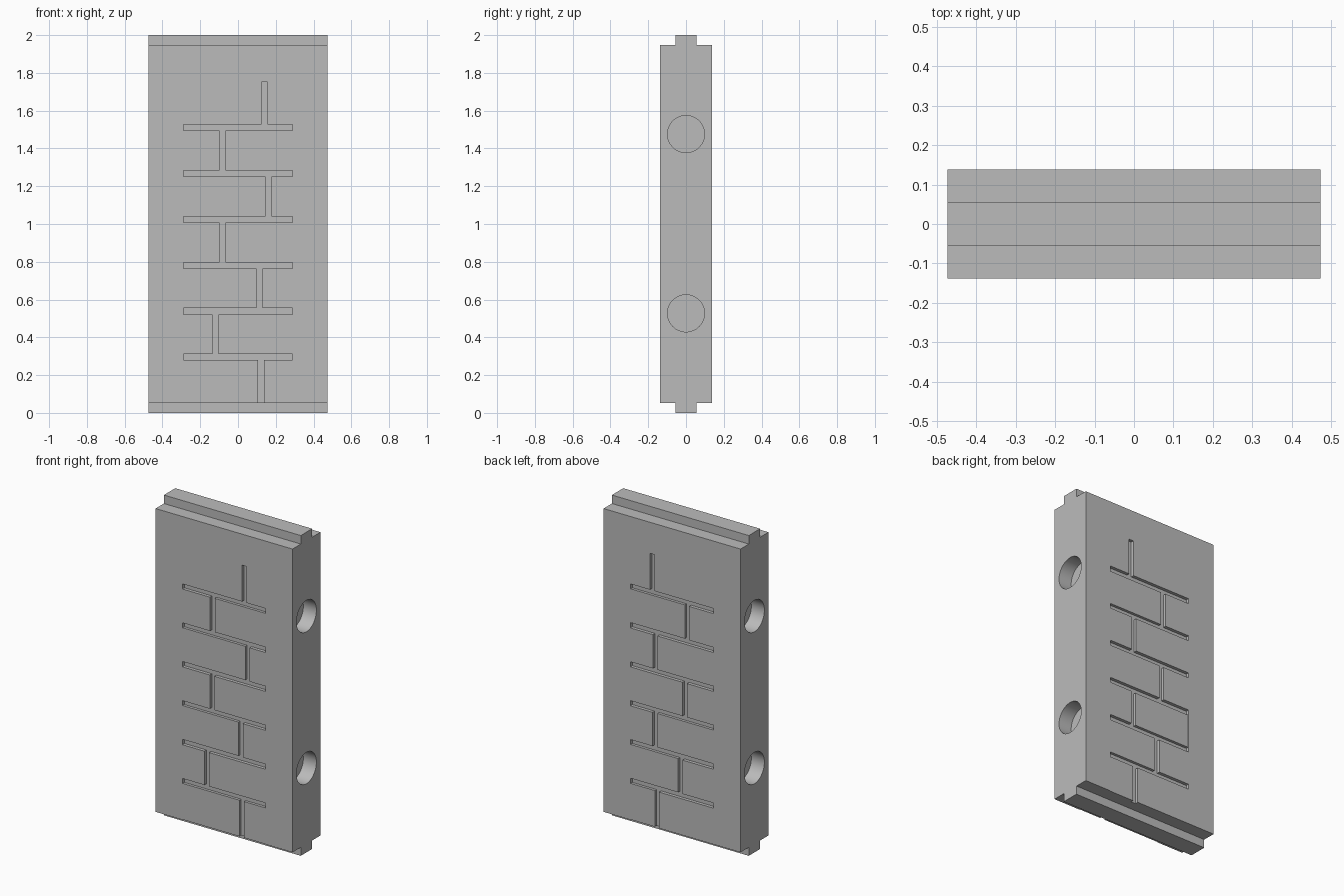
import bpy, bmesh
from mathutils import Matrix, Vector

cube = bpy.data.objects.get("Cube")
if cube:
    bpy.data.objects.remove(cube, do_unlink=True)

grey = bpy.data.materials.new("stone grey")
grey.use_nodes = True
grey.diffuse_color = (0.5, 0.5, 0.5, 1)
grey.node_tree.nodes["Principled BSDF"].inputs["Base Color"].default_value = (0.5, 0.5, 0.5, 1)

HALF_W, HALF_T, TONGUE = 0.473, 0.138, 0.056
STEP, TOP = 0.053, 2.0
DEPTH, RECESS, HOLE_DEPTH = 0.02, 0.003, 0.09
JOINT, BRICK_END = 0.032, 0.288
COURSES = [1.51 - 0.243 * i for i in range(6)]      # horizontal joint heights


def make_object(name, bm):
    bmesh.ops.recalc_face_normals(bm, faces=bm.faces)
    mesh = bpy.data.meshes.new(name)
    bm.to_mesh(mesh)
    bm.free()
    mesh.materials.append(grey)
    obj = bpy.data.objects.new(name, mesh)
    bpy.context.collection.objects.link(obj)
    return obj


def add_box(bm, x0, x1, z0, z1, side, depth):
    """Cutter box that sinks into one face; side is -1 front, 1 back."""
    thick = depth + 0.05
    place = Matrix.Translation(((x0 + x1) / 2, side * (HALF_T - depth + thick / 2), (z0 + z1) / 2))
    size = Matrix.Diagonal((x1 - x0, thick, z1 - z0, 1))
    bmesh.ops.create_cube(bm, size=1, matrix=place @ size)


def row_span(row):
    """Lower and upper joint centre of a brick row, counted from the top."""
    upper = COURSES[row - 1] if row else 1.753
    lower = COURSES[row] if row < len(COURSES) else STEP - 0.03
    return lower, upper


# Wall slab with a tongue along its top and bottom
right_half = [(TONGUE, 0), (TONGUE, STEP), (HALF_T, STEP),
              (HALF_T, TOP - STEP), (TONGUE, TOP - STEP), (TONGUE, TOP)]
outline = right_half + [(-y, z) for y, z in reversed(right_half)]
bm = bmesh.new()
end = bm.faces.new([bm.verts.new((-HALF_W, y, z)) for y, z in outline])
swept = bmesh.ops.extrude_face_region(bm, geom=[end])
verts = [g for g in swept["geom"] if isinstance(g, bmesh.types.BMVert)]
bmesh.ops.translate(bm, verts=verts, vec=Vector((2 * HALF_W, 0, 0)))
wall = make_object("wall_panel", bm)

# Upright joints by row from the top, for the front and the back
uprights = {-1: [0.14, -0.082, 0.161, -0.082, 0.114, -0.119, 0.121],
            1: [0.136, -0.102, 0.116, -0.088, 0.119, -0.056, 0.105]}
# Slightly sunken bricks: (row, which side of the upright joint)
sunken = {-1: [(1, 1), (2, -1), (4, -1), (6, -1), (6, 1)],
          1: [(1, 1), (4, -1), (5, 1), (6, 1)]}

brick_bm, course_bm, upright_bm, hole_bm = (bmesh.new() for _ in range(4))
for side in (-1, 1):
    for z in COURSES:
        add_box(course_bm, -BRICK_END, BRICK_END, z - JOINT / 2, z + JOINT / 2, side, DEPTH)
    for row, x in enumerate(uprights[side]):
        lower, upper = row_span(row)
        add_box(upright_bm, x - JOINT / 2, x + JOINT / 2, lower, upper, side, DEPTH)
    for row, hand in sunken[side]:
        lower, upper = row_span(row)
        inner = uprights[side][row] + hand * 0.01
        x0, x1 = sorted((inner, hand * BRICK_END))
        add_box(brick_bm, x0, x1, lower + 0.005, upper - 0.005, side, RECESS)

# Round sockets in both ends
for side in (-1, 1):
    for z in (0.527, 1.476):
        place = Matrix.Translation((side * HALF_W, 0, z)) @ Matrix.Rotation(1.570796, 4, "Y")
        bmesh.ops.create_cone(hole_bm, cap_ends=True, segments=64, radius1=0.098,
                              radius2=0.098, depth=2 * HOLE_DEPTH, matrix=place)

# Cut everything into the slab
bpy.context.view_layer.objects.active = wall
wall.select_set(True)
for name, cut in (("sunken_bricks", brick_bm), ("course_joints", course_bm),
                  ("upright_joints", upright_bm), ("end_sockets", hole_bm)):
    cutter = make_object(name, cut)
    cutter.hide_render = True
    mod = wall.modifiers.new(name, "BOOLEAN")
    mod.operation = "DIFFERENCE"
    mod.solver = "EXACT"
    mod.object = cutter
    bpy.ops.object.modifier_apply(modifier=mod.name)
    bpy.data.objects.remove(cutter, do_unlink=True)

bpy.ops.object.shade_smooth_by_angle(angle=0.5)
